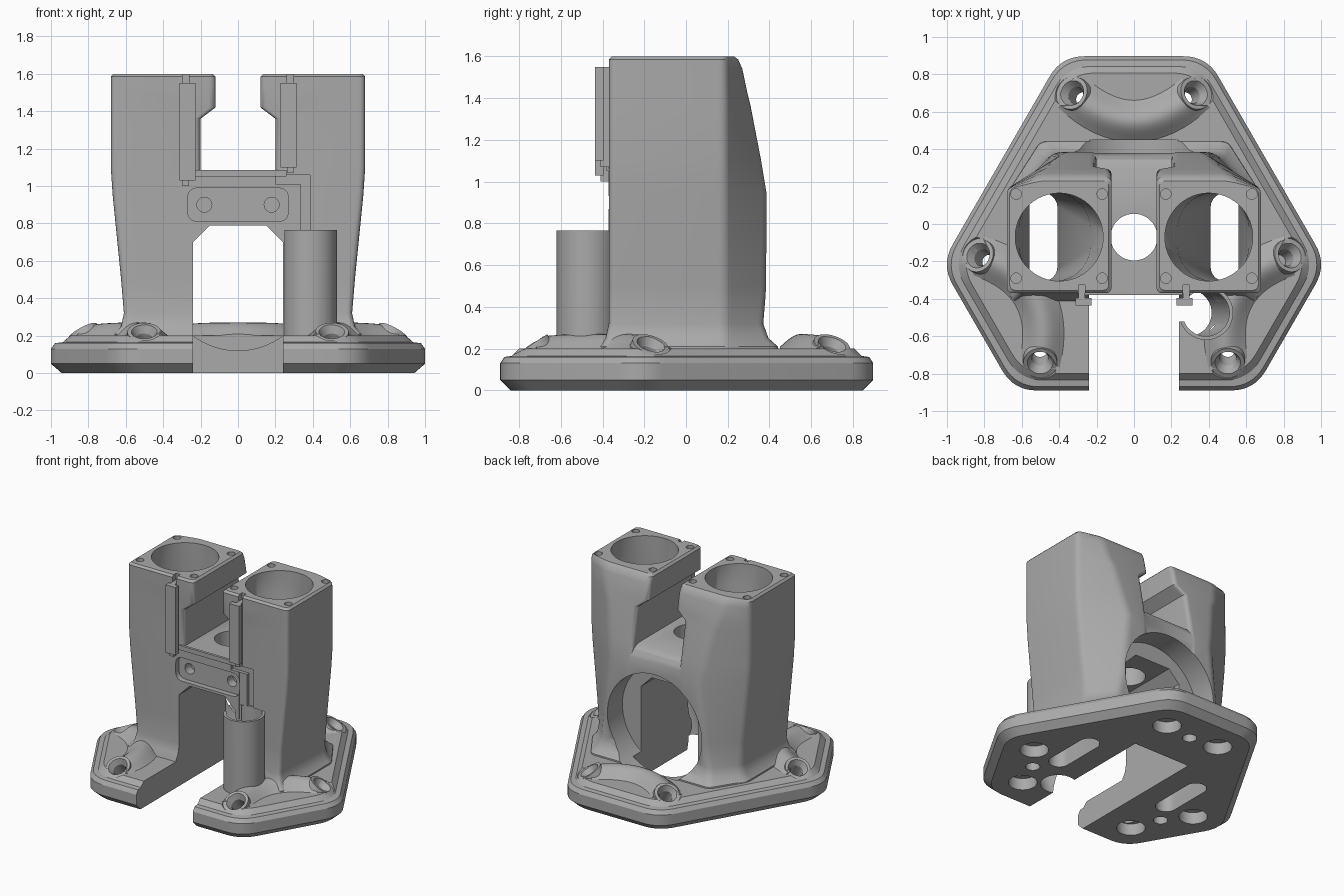
import bpy, bmesh
from math import sin, cos, pi, radians, copysign
from mathutils import Vector, Matrix

if "Cube" in bpy.data.objects:
    bpy.data.objects.remove(bpy.data.objects["Cube"])

grey = bpy.data.materials.new("plain grey")
grey.use_nodes = True
grey.diffuse_color = (0.4, 0.4, 0.4, 1)
grey.node_tree.nodes["Principled BSDF"].inputs["Base Color"].default_value = (0.4, 0.4, 0.4, 1)

CY = -0.07  # centre of the threefold layout


def add(name, bm):
    bmesh.ops.recalc_face_normals(bm, faces=bm.faces[:])
    me = bpy.data.meshes.new(name)
    bm.to_mesh(me)
    bm.free()
    me.materials.append(grey)
    ob = bpy.data.objects.new(name, me)
    bpy.context.scene.collection.objects.link(ob)
    return ob


def loft(name, rings):
    """Skin a list of equal-length point rings and cap both ends."""
    bm = bmesh.new()
    vs = [[bm.verts.new(p) for p in ring] for ring in rings]
    n = len(vs[0])
    for a, b in zip(vs, vs[1:]):
        for i in range(n):
            j = (i + 1) % n
            bm.faces.new((a[i], a[j], b[j], b[i]))
    bm.faces.new(vs[0])
    bm.faces.new(vs[-1])
    return add(name, bm)


def box(name, x0, x1, y0, y1, z0, z1):
    return loft(name, [[(x0, y0, z), (x1, y0, z), (x1, y1, z), (x0, y1, z)] for z in (z0, z1)])


def rod(name, p, axis, r1, r2, depth, seg=40):
    """Cone or cylinder from p along axis."""
    axis = Vector(axis).normalized()
    bm = bmesh.new()
    m = Matrix.Translation(Vector(p) + axis * depth / 2) @ axis.to_track_quat('Z', 'Y').to_matrix().to_4x4()
    bmesh.ops.create_cone(bm, cap_ends=True, segments=seg, radius1=r1, radius2=r2, depth=depth, matrix=m)
    return add(name, bm)


def rounded(pts, t, seg=5):
    """Round every corner of a 2D outline, starting t from the corner."""
    out = []
    for i, p in enumerate(pts):
        p = Vector(p)
        a = p + (Vector(pts[i - 1]) - p).normalized() * t
        b = p + (Vector(pts[(i + 1) % len(pts)]) - p).normalized() * t
        for k in range(seg + 1):
            f = k / seg
            out.append(a * (1 - f) ** 2 + p * 2 * f * (1 - f) + b * f * f)
    return out


def boolean(op, targets, tools):
    for tool in tools:
        for ob in targets:
            m = ob.modifiers.new("bool", 'BOOLEAN')
            m.operation, m.solver, m.object = op, 'EXACT', tool
            bpy.context.view_layer.objects.active = ob
            bpy.ops.object.modifier_apply(modifier=m.name)
        bpy.data.objects.remove(tool)


# Base plate: six-sided with alternating side distances
def plate_ring(z, inset):
    pts = []
    for k in range(6):
        d1, d2 = (0.967, 0.82) if k % 2 == 0 else (0.82, 0.967)
        d1, d2 = d1 - inset, d2 - inset
        a1, a2 = pi / 2 - k * pi / 3, pi / 6 - k * pi / 3
        a, b = (d1 - d2 / 2) / 0.75, (d2 - d1 / 2) / 0.75
        pts.append((a * cos(a1) + b * cos(a2), a * sin(a1) + b * sin(a2) + CY))
    return [(p.x, p.y, z) for p in rounded(pts, 0.125, 8)]


base = loft("base_plate", [plate_ring(z, d) for z, d in (
    (0, .05), (.05, 0), (.13, 0), (.16, .02), (.165, .055), (.2, .09))])


def turn(k, x, y, z):
    v = Matrix.Rotation(-k * 2 * pi / 3, 3, 'Z') @ Vector((x, y, z))
    return v + Vector((0, CY, 0))


# Curved ridges and tilted screw bosses on the three long sides
ridges, bosses, faces, base_cuts = [], [], [], []
for k in range(3):
    rings = []
    for i in range(17):
        u = i / 8 - 1
        slope = Vector((-0.97 * u, 1)).normalized()
        ring = []
        for j in range(15):
            o = 0.13 * (1 - j / 7)
            z = 0.19 + (0.08 - 0.02 * u ** 4) * (0.5 + 0.5 * cos(pi * o / 0.13)) ** 0.7
            ring.append((o, z))
        ring += [(-0.13, 0.12), (0.13, 0.12)]
        rings.append([turn(k, 0.33 * u + o * slope.x, 0.62 + 0.15 * u * u + o * slope.y, z)
                      for o, z in ring])
    ridges.append(loft("ridge", rings))
    for s in (-1, 1):
        p = turn(k, 0.33 * s, 0.77, 0.22)
        axis = turn(k, s * 0.866 * 0.54, 0.5 * 0.54, 0.84) - Vector((0, CY, 0))
        faces.append(rod("clearance", p + axis * 0.002, axis, 0.095, 0.13, 0.1))
        bosses.append(rod("boss", p, -axis, 0.09, 0.1, 0.13))
        under = turn(k, 0.23 * s, 0.7, -0.05)
        base_cuts += [rod("sink", p + axis * 0.01, -axis, 0.074, 0.045, 0.05),
                      rod("hole", p + axis * 0.1, -axis, 0.045, 0.045, 0.3),
                      rod("pocket", under, (0, 0, 1), 0.1, 0.1, 0.14)]
    base_cuts.append(rod("pin_hole", turn(k, 0, 0.67, -0.05), (0, 0, 1), 0.05, 0.05, 0.15))
boolean('UNION', [base], ridges)
boolean('DIFFERENCE', [base], faces)

# Open cable tube in front of the left tower
bosses.append(rod("tube", (.385, -.475, .1), (0, 0, 1), .145, .145, .665, 48))
boolean('UNION', [base], bosses)
boolean('DIFFERENCE', [base], base_cuts)
boolean('DIFFERENCE', [base], [box("tube_gap", .2, .3, -.52, -.375, -.1, .9)])

# Tower sections: height, inner x, outer x, front y, back y, back corner x
sections = ((.1, .2, .67, -.42, .45, .52), (.21, .2, .66, -.41, .44, .5), (.25, .2, .625, -.385, .395, .47),
            (.32, .2, .61, -.37, .37, .45), (.5, .2, .625, -.37, .385, .42), (.95, .2, .67, -.37, .385, .37),
            (1.1, .2, .68, -.37, .36, .4), (1.36, .2, .68, -.37, .31, .45), (1.42, .12, .68, -.37, .295, .48),
            (1.54, .12, .68, -.37, .27, .5), (1.585, .12, .68, -.37, .25, .5), (1.6, .135, .665, -.355, .23, .5))


def tower(s):
    rings = []
    for z, xi, xo, yf, yb, xb in sections:
        pts = rounded([(xi, yf), (xo, yf), (xo, .19), (xb, yb), (xi, yb)], .035)
        rings.append([(s * p.x, p.y, z) for p in pts])
    return loft("towers", rings)


# Bore that narrows from a round mouth to a long slot in the base
def bore(s):
    rings = []
    for z, b in ((1.7, 0), (1.44, 0), (1.34, .28), (.3, 1), (-.1, 1)):
        ring = []
        for i in range(56):
            a = (i + .5) * pi / 28
            cx, r = .4 + .085 * b, .235 - .16 * b
            ring.append((s * (cx + r * cos(a)), CY + r * sin(a) + copysign(.16 * b, sin(a)), z))
        rings.append(ring)
    return loft("bore", rings)


# Bridge between the towers, rounded off along its rear top edge
bridge_profile = [(-.371, .65), (.38, .65), (.38, .95), (.37, 1.01), (.345, 1.055), (.3, 1.08), (-.371, 1.08)]
body = tower(1)
body.name = "towers_and_bridge"
boolean('UNION', [body], [tower(-1), loft("bridge", [[(x, y, z) for y, z in bridge_profile] for x in (-.27, .27)])])

# Front passage, rear arch, bores and slanting tube passage go through base and body
gate = [(-.24, -.1), (.24, -.1), (.24, .7), (.15, .79), (-.15, .79), (-.24, .7)]
tube_bore = [[(x + .125 * cos(i * pi / 24), -.475 + .125 * sin(i * pi / 24), z) for i in range(48)]
             for x, z in ((.29, -.05), (.29, .01), (.385, .22), (.385, .766))]
boolean('DIFFERENCE', [base, body], [
    loft("passage", [[(x, y, z) for x, z in gate] for y in (-1.2, .3)]),
    rod("arch", (0, .2, .52), (0, 1, 0), .4, .4, .25, 64),
    bore(1), bore(-1), loft("tube_bore", tube_bore)])

# Bridge hole, front panel recess with screw holes, cable channel
panel = rounded([(-.27, .81), (.27, .81), (.27, .99), (-.27, .99)], .06)
cuts = [rod("bridge_hole", (0, CY, .6), (0, 0, 1), .125, .125, .7, 48),
        loft("recess", [[(p.x, y, p.y) for p in panel] for y in (-.5, -.33)]),
        box("channel_top", .2, .385, -.5, -.345, 1.01, 1.06),
        box("channel_drop", .335, .385, -.5, -.345, .72, 1.06)]
for s in (-1, 1):
    cuts.append(rod("panel_screw", (.18 * s, -.4, .9), (0, 1, 0), .04, .04, .14, 24))
    cuts.append(box("rail_slit", .28 * s - .018, .28 * s + .018, -.5, -.325, 1.5, 1.7))
    for dx in (-.23, .23):
        for dy in (-.225, .225):
            cuts.append(rod("top_screw", (s * .4 + dx, dy - .065, 1.54), (0, 0, 1), .028, .028, .2, 20))
boolean('DIFFERENCE', [body], cuts)

# Hooked cable rails on the front of the towers
parts = [base, body]
for side, s, z0 in (("left", 1, 1.1), ("right", -1, 1.03)):
    x = s * .27
    rail = box(side + "_rail", x - .042, x + .042, -.435, -.395, z0, 1.55)
    stem = box("stem", .28 * s - .018, .28 * s + .018, -.41, -.325, z0 - .03, 1.55)
    boolean('UNION', [rail], [stem])
    parts.append(rail)
parts.append(box("bridge_ledge", -.3, .26, -.38, -.36, 1.05, 1.085))

bpy.ops.object.select_all(action='DESELECT')
for ob in parts:
    ob.select_set(True)
bpy.context.view_layer.objects.active = body
bpy.ops.object.shade_smooth_by_angle(angle=radians(30))
